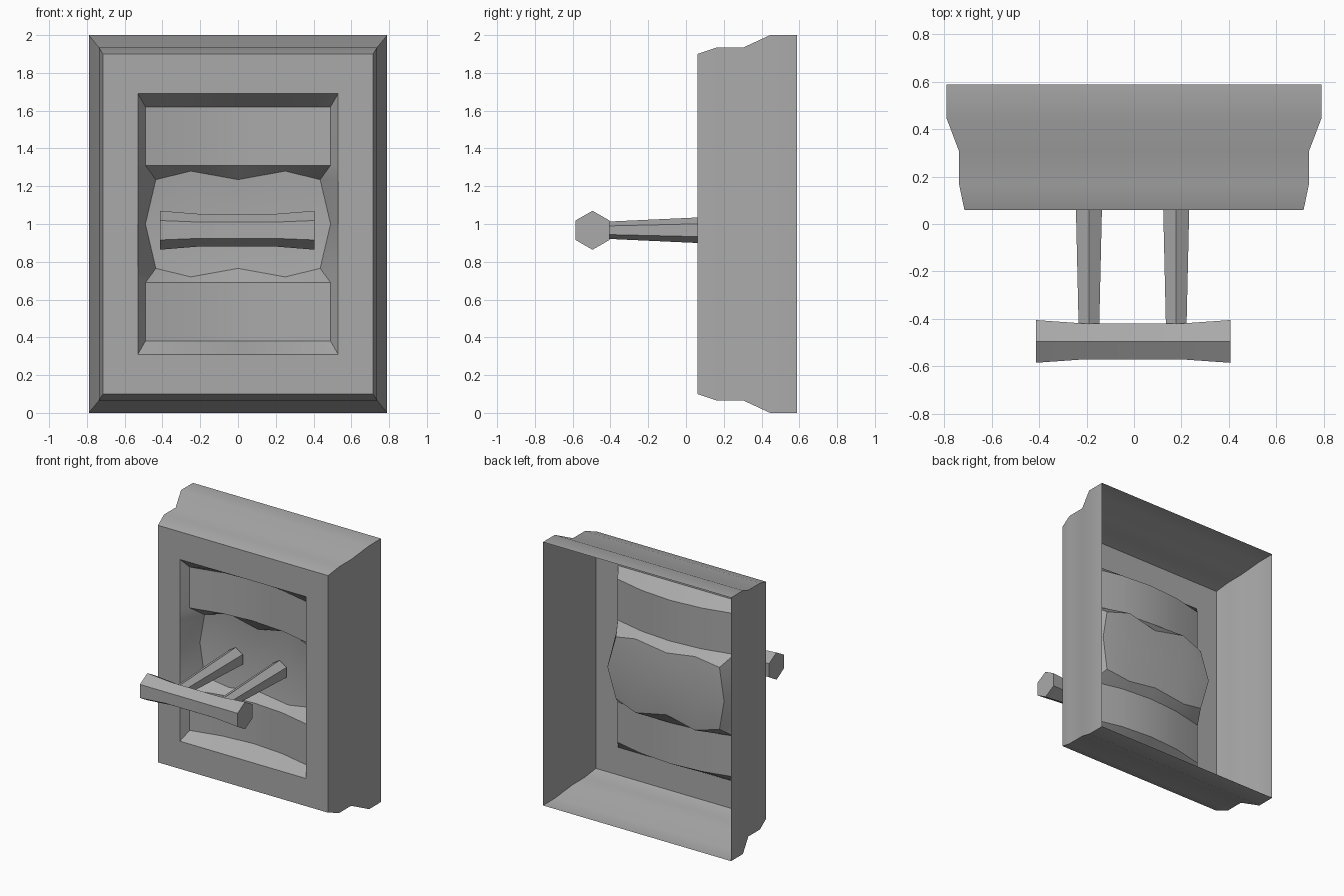
import bpy, bmesh, math

cube = bpy.data.objects.get("Cube")
if cube:
    bpy.data.objects.remove(cube, do_unlink=True)

grey = bpy.data.materials.new("plain_grey")
grey.use_nodes = True
colour = (0.4, 0.4, 0.4, 1)
grey.diffuse_color = colour
grey.node_tree.nodes["Principled BSDF"].inputs["Base Color"].default_value = colour


def loft(name, rings, closed=True, caps=False):
    """Skin a list of point rings into one object."""
    bm = bmesh.new()
    rows = [[bm.verts.new(p) for p in ring] for ring in rings]
    n = len(rows[0])
    for a, b in zip(rows, rows[1:]):
        for i in range(n if closed else n - 1):
            j = (i + 1) % n
            bm.faces.new((a[i], a[j], b[j], b[i]))
    if caps:
        bm.faces.new(rows[0])
        bm.faces.new(rows[-1])
        bmesh.ops.recalc_face_normals(bm, faces=bm.faces[:])
    bmesh.ops.remove_doubles(bm, verts=bm.verts[:], dist=0.0005)
    mesh = bpy.data.meshes.new(name)
    bm.to_mesh(mesh)
    bm.free()
    mesh.materials.append(grey)
    obj = bpy.data.objects.new(name, mesh)
    bpy.context.collection.objects.link(obj)
    bpy.ops.object.select_all(action='DESELECT')
    obj.select_set(True)
    bpy.context.view_layer.objects.active = obj
    bpy.ops.object.shade_smooth_by_angle(angle=math.radians(30))
    return obj


# Moulded frame: open at the back, flat face with a window at the front
FACE_Y = 0.06
HOLE_W, HOLE_H = 0.53, 0.69
profile = [(0.79, 1.0, 0.588), (0.79, 1.0, 0.445), (0.737, 0.935, 0.305),
           (0.737, 0.935, 0.165), (0.715, 0.9, FACE_Y), (HOLE_W, HOLE_H, FACE_Y)]
corners = [(-1, -1), (1, -1), (1, 1), (-1, 1)]
loft("frame", [[(sx * w, y, 1 + sz * h) for sx, sz in corners] for w, h, y in profile])


# Recessed panel: bowed bands above and below a deeper wavy-edged pit
# Each row: height from middle, half width, depth at edge, quarter, middle, wave
half_rows = [(HOLE_H, HOLE_W, FACE_Y, FACE_Y, FACE_Y, 0),
             (0.62, 0.49, 0.12, 0.175, 0.195, 0),
             (0.31, 0.49, 0.12, 0.175, 0.195, 0),
             (0.235, 0.435, 0.22, 0.25, 0.235, 0.045),
             (0, 0.49, 0.243, 0.265, 0.265, 0)]


def panel_row(index, side):
    h, w, edge, quarter, mid, wave = half_rows[index]
    rim_h = HOLE_H if index < 2 else h
    inner = [(-w, edge, 0), (-0.25, quarter, wave), (0, mid, 0),
             (0.25, quarter, wave), (w, edge, 0)]
    rim = [(s * HOLE_W, FACE_Y, 1 + side * rim_h) for s in (-1, 1)]
    return [rim[0]] + [(x, y, 1 + side * (h + d)) for x, y, d in inner] + [rim[1]]


order = [(i, -1) for i in range(5)] + [(i, 1) for i in range(3, -1, -1)]
loft("recessed_panel", [panel_row(i, s) for i, s in order], closed=False)


# Six-sided section with a point at the top
def hexagon(rw, rz):
    wide = rw / math.cos(math.radians(30))
    angles = [math.radians(30 + 60 * k) for k in range(6)]
    return [(wide * math.cos(a), rz * math.sin(a)) for a in angles]


# Grip bar, flared at both ends
BAR_Y, BAR_Z = -0.495, 0.967
stations = [(-0.414, 0.09, 0.103), (-0.215, 0.076, 0.087),
            (0.205, 0.076, 0.087), (0.406, 0.09, 0.103)]
loft("grip_bar", [[(x, BAR_Y + u, BAR_Z + v) for u, v in hexagon(rw, rz)]
                  for x, rw, rz in stations], caps=True)

# Two tapered rods joining the bar to the pit
for name, x in (("right_rod", -0.19), ("left_rod", 0.178)):
    ends = [(-0.45, 0.043, 0.044), (0.245, 0.059, 0.076)]
    loft(name, [[(x + u, y, BAR_Z + v) for u, v in hexagon(rw, rz)]
                for y, rw, rz in ends], caps=True)
